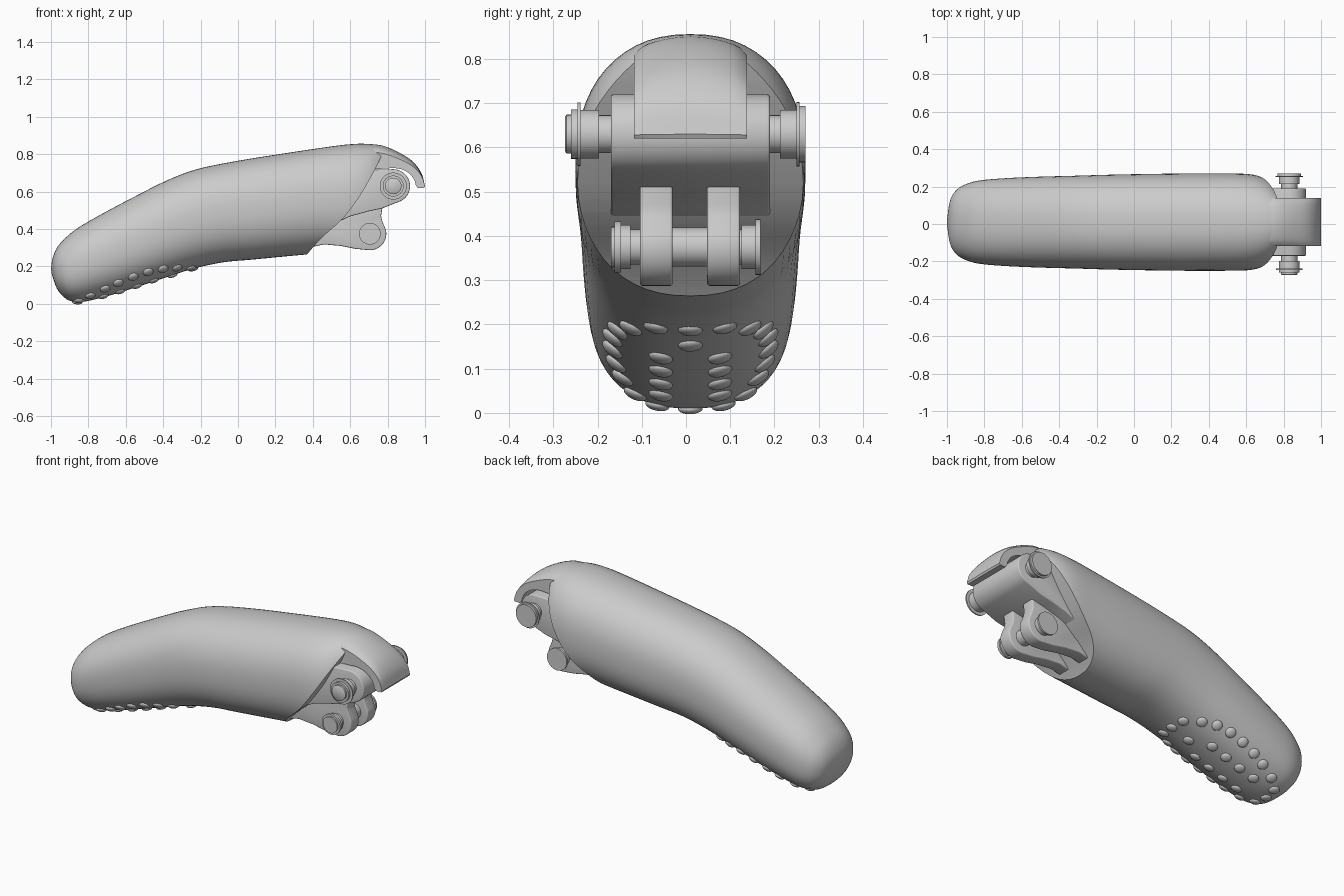
import bpy, bmesh, math
from mathutils import Vector
from mathutils.bvhtree import BVHTree

if "Cube" in bpy.data.objects:
    bpy.data.objects.remove(bpy.data.objects["Cube"], do_unlink=True)

MID = 0.01  # y of the finger's centre plane

grey = bpy.data.materials.new("plain grey")
grey.use_nodes = True
grey.diffuse_color = (0.6, 0.6, 0.6, 1)
grey.node_tree.nodes["Principled BSDF"].inputs["Base Color"].default_value = (0.6, 0.6, 0.6, 1)


def make_object(name, bm):
    bmesh.ops.recalc_face_normals(bm, faces=bm.faces)
    mesh = bpy.data.meshes.new(name)
    bm.to_mesh(mesh)
    bm.free()
    mesh.materials.append(grey)
    obj = bpy.data.objects.new(name, mesh)
    bpy.context.collection.objects.link(obj)
    return obj


def apply_and_smooth(obj, angle=35):
    bpy.ops.object.select_all(action="DESELECT")
    obj.select_set(True)
    bpy.context.view_layer.objects.active = obj
    for mod in list(obj.modifiers):
        bpy.ops.object.modifier_apply(modifier=mod.name)
    bpy.ops.object.shade_smooth_by_angle(angle=math.radians(angle))


def loft(rings):
    """Skin closed rings of equal size and cap both ends."""
    bm = bmesh.new()
    rows = [[bm.verts.new(p) for p in ring] for ring in rings]
    n = len(rows[0])
    for a, b in zip(rows, rows[1:]):
        for i in range(n):
            bm.faces.new((a[i], a[(i + 1) % n], b[(i + 1) % n], b[i]))
    bm.faces.new(rows[0])
    bm.faces.new(rows[-1])
    return bm


def smooth_points(points, steps):
    """Catmull-Rom interpolation of tuples of any length."""
    pts = [Vector(p) for p in points]
    pts = [pts[0] * 2 - pts[1]] + pts + [pts[-1] * 2 - pts[-2]]
    out = []
    for a, b, c, d in zip(pts, pts[1:], pts[2:], pts[3:]):
        for k in range(steps):
            t = k / steps
            out.append(0.5 * (2 * b + (c - a) * t + (2 * a - 5 * b + 4 * c - d) * t ** 2
                              + (3 * b - a - 3 * c + d) * t ** 3))
    return out + [pts[-2]]


def slab(name, profile, y0, y1, bevel=0.0):
    """Extrude an x-z outline along y."""
    obj = make_object(name, loft([[(p[0], y, p[1]) for p in profile] for y in (y0, y1)]))
    if bevel:
        mod = obj.modifiers.new("Bevel", "BEVEL")
        mod.width, mod.segments, mod.limit_method = bevel, 3, "ANGLE"
        mod.angle_limit = math.radians(40)
    return obj


def arc(cx, cz, r, a0, a1, n=18):
    angles = [math.radians(a0 + (a1 - a0) * i / n) for i in range(n + 1)]
    return [(cx + r * math.cos(a), cz + r * math.sin(a)) for a in angles]


# Finger body: top x, top z, bottom x, bottom z, half width
sections = [
    (-1.0, 0.19, -0.995, 0.155, 0.025), (-0.99, 0.25, -0.97, 0.085, 0.12),
    (-0.965, 0.305, -0.935, 0.04, 0.17), (-0.92, 0.355, -0.89, 0.014, 0.2),
    (-0.85, 0.41, -0.81, 0.014, 0.222), (-0.72, 0.485, -0.65, 0.055, 0.235),
    (-0.55, 0.575, -0.45, 0.12, 0.243), (-0.38, 0.66, -0.25, 0.185, 0.248),
    (-0.22, 0.72, -0.08, 0.222, 0.253), (0, 0.765, 0.08, 0.237, 0.257),
    (0.25, 0.805, 0.3, 0.258, 0.26), (0.5, 0.842, 0.45, 0.27, 0.26),
    (0.62, 0.855, 0.6, 0.27, 0.257), (0.7, 0.855, 0.69, 0.27, 0.238),
    (0.76, 0.847, 0.75, 0.27, 0.2), (0.82, 0.83, 0.82, 0.27, 0.14)]


def body_ring(tx, tz, bx, bz, half, n=56):
    top, low = Vector((tx, MID, tz)), Vector((bx, MID, bz))
    ring = []
    for i in range(n):
        c, s = math.cos(math.tau * i / n), math.sin(math.tau * i / n)
        c, s = (math.copysign(abs(v) ** (2 / 2.3), v) for v in (c, s))
        ring.append((top + low) / 2 + (top - low) / 2 * s + Vector((0, half * c, 0)))
    return ring


body_bm = loft([body_ring(*s) for s in smooth_points(sections, 4)])
bmesh.ops.recalc_face_normals(body_bm, faces=body_bm.faces)
surface = BVHTree.FromBMesh(body_bm)
body = make_object("finger_body", body_bm)

# Slanted curved cut at the joint end
cut_line = smooth_points([(0.33, 0.2), (0.37, 0.265), (0.45, 0.355), (0.56, 0.455),
                          (0.65, 0.575), (0.72, 0.695), (0.77, 0.8), (0.8, 0.9)], 4)
cutter = slab("joint_cutter", list(cut_line) + [(1.3, 0.9), (1.3, 0.2)], -0.5, 0.5)
cutter.hide_render = True
cut = body.modifiers.new("Cut", "BOOLEAN")
cut.operation, cut.solver, cut.object = "DIFFERENCE", "EXACT", cutter
apply_and_smooth(body)
bpy.data.objects.remove(cutter, do_unlink=True)

# Crowned hood over the upper hinge
outer = smooth_points([(0.7, 0.853), (0.77, 0.847), (0.85, 0.815), (0.93, 0.765),
                       (0.98, 0.7), (1.0, 0.63)], 4)
hood_outline = list(outer) + [(0.995, 0.62), (0.96, 0.62)]
hood_outline += arc(0.83, 0.63, 0.12, 5, 90, 8) + [(0.7, 0.74)]
hood_rings = []
for i in range(-8, 9):
    t = i / 8
    drop = 0.03 * t * t + 0.012 * t ** 12
    hood_rings.append([(x, MID + 0.128 * t, z - drop * max(0, (z - 0.62) / 0.23))
                       for x, z in hood_outline])
apply_and_smooth(make_object("hinge_hood", loft(hood_rings)))

# Upper hinge barrel with its web running back into the body
barrel = [(0.45, 0.4), (0.6, 0.468), (0.7, 0.495), (0.77, 0.51), (0.84, 0.538)]
barrel += arc(0.83, 0.63, 0.09, -70, 90) + [(0.72, 0.717), (0.6, 0.6)]
apply_and_smooth(slab("upper_hinge_barrel", barrel, -0.17, 0.19, 0.006))

# Pair of lower hinge lugs
lug = [(0.4, 0.305), (0.46, 0.318), (0.55, 0.31), (0.63, 0.294)]
lug += arc(0.705, 0.375, 0.088, -100, 15) + [(0.772, 0.44), (0.765, 0.47), (0.775, 0.53)]
lug += [(0.6, 0.52), (0.45, 0.42)]
for side, y in (("right", -0.067), ("left", 0.085)):
    apply_and_smooth(slab(side + "_lower_lug", lug, y - 0.037, y + 0.037, 0.006))


# Hinge pins: stepped turned rods given as (y, radius)
def pin(name, x, z, steps, n=32):
    rings = [[(x + r * math.cos(math.tau * i / n), y, z + r * math.sin(math.tau * i / n))
              for i in range(n)] for y, r in steps]
    apply_and_smooth(make_object(name, loft(rings)))


def stepped(*parts):
    return [p for y0, y1, r in parts for p in ((y0, r), (y1, r))]


pin("upper_hinge_pin", 0.83, 0.63, [(-0.274, 0.038)] + stepped(
    (-0.27, -0.26, 0.044), (-0.26, -0.245, 0.056), (-0.245, -0.238, 0.072),
    (-0.238, -0.197, 0.055), (-0.197, 0.213, 0.043), (0.213, 0.25, 0.055),
    (0.25, 0.257, 0.073), (0.257, 0.27, 0.064)))
pin("lower_hinge_pin", 0.705, 0.375, stepped(
    (-0.17, -0.162, 0.046), (-0.162, -0.147, 0.058), (-0.147, -0.125, 0.05),
    (-0.125, 0.125, 0.04), (0.125, 0.157, 0.05), (0.157, 0.168, 0.063)))
pin("lower_pin_spacer", 0.705, 0.375, stepped((-0.032, 0.05, 0.044)))

# Oval grip bumps on the underside of the fingertip: (x, sideways offset)
paired = [(-0.85, 0.075), (-0.79, 0.125), (-0.71, 0.153), (-0.64, 0.168), (-0.56, 0.176),
          (-0.48, 0.176), (-0.4, 0.165), (-0.325, 0.135), (-0.25, 0.078),
          (-0.45, 0.067), (-0.54, 0.067), (-0.63, 0.067), (-0.72, 0.067)]
spots = [(x, s * y) for x, y in paired for s in (-1, 1)]
spots += [(-0.86, 0), (-0.24, 0), (-0.35, 0)]
bumps = bmesh.new()
for x, y in spots:
    hit, normal, _, _ = surface.ray_cast(Vector((x, MID + y, -1)), Vector((0, 0, 1)))
    made = bmesh.ops.create_uvsphere(bumps, u_segments=20, v_segments=10, radius=1)["verts"]
    bmesh.ops.scale(bumps, vec=(0.028, 0.028, 0.013), verts=made)
    turn = normal.to_track_quat("Z", "Y").to_matrix()
    bmesh.ops.rotate(bumps, matrix=turn, verts=made)
    bmesh.ops.translate(bumps, vec=hit, verts=made)
apply_and_smooth(make_object("grip_bumps", bumps), 60)
